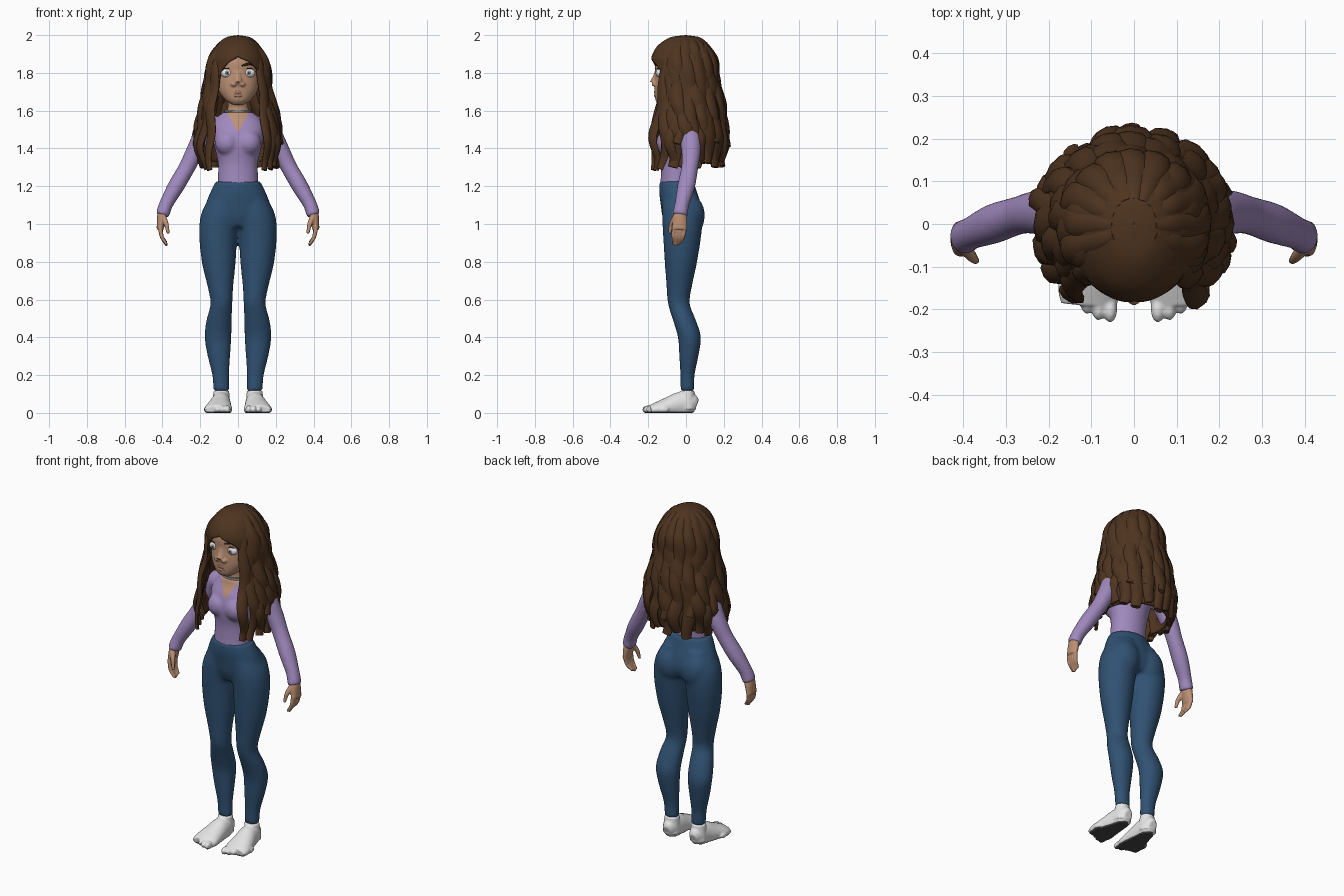
import bpy, bmesh, math, random
from mathutils import Vector, Matrix

random.seed(4)
if bpy.data.objects.get("Cube"):
    bpy.data.objects.remove(bpy.data.objects["Cube"])
made = []


def material(name, r, g, b):
    m = bpy.data.materials.new(name)
    m.use_nodes = True
    m.diffuse_color = (r, g, b, 1)
    shader = next(n for n in m.node_tree.nodes if n.type == 'BSDF_PRINCIPLED')
    shader.inputs["Base Color"].default_value = (r, g, b, 1)
    shader.inputs["Roughness"].default_value = 0.8
    return m


SKIN = material("skin", .50, .28, .175)
HAIR = material("brown_hair", .076, .034, .014)
SHIRT = material("lavender_shirt", .35, .25, .51)
PANTS = material("blue_leggings", .030, .084, .172)
WHITE = material("white", .78, .78, .78)
GREY = material("grey", .25, .24, .24)
SOLE = material("dark_sole", .06, .06, .06)
DARK = material("dark_brow", .025, .014, .009)
LIPS = material("lips", .43, .215, .145)


def spline(rows, steps):
    """Smooth curve through rows of equal length."""
    p = [Vector(r) for r in rows]
    p = [p[0] * 2 - p[1]] + p + [p[-1] * 2 - p[-2]]
    out = []
    for a, b, c, d in zip(p, p[1:], p[2:], p[3:]):
        for k in range(steps):
            t = k / steps
            out.append((b * 2 + (c - a) * t + (a * 2 - b * 5 + c * 4 - d) * t ** 2
                        + (b * 3 - a - c * 3 + d) * t ** 3) / 2)
    return out + [p[-2]]


def tube(bm, rows, axis=(1, 0, 0), sides=28, steps=5, level=False, flip=1):
    """Closed elliptical loft; a row is x, y, z, radius along axis, other radius."""
    rows = spline([(r[0] * flip, *r[1:]) for r in rows], steps)
    mids = [Vector(r[:3]) for r in rows]
    rings = []
    for i, row in enumerate(rows):
        t = mids[min(i + 1, len(mids) - 1)] - mids[max(i - 1, 0)]
        t = Vector((0, 0, math.copysign(1, t.z))) if level else t.normalized()
        u = Vector(axis)
        u = (u - t * u.dot(t)).normalized()
        w = t.cross(u)
        turn = [2 * math.pi * k / sides for k in range(sides)]
        rings.append([bm.verts.new(mids[i] + u * row[3] * math.cos(a) + w * row[4] * math.sin(a))
                      for a in turn])
    for lo, hi in zip(rings, rings[1:]):
        for k in range(sides):
            n = (k + 1) % sides
            bm.faces.new((lo[k], lo[n], hi[n], hi[k]))
    bm.faces.new(rings[0][::-1])
    bm.faces.new(rings[-1])


def ball(bm, centre, radii):
    bmesh.ops.create_uvsphere(bm, u_segments=24, v_segments=14, radius=1,
                              matrix=Matrix.Translation(centre) @ Matrix.Diagonal((*radii, 1)))


def finish(bm, name, mat, voxel=0, smooth=4, thick=0):
    """Make an object; a voxel size fuses its overlapping volumes into one skin."""
    mesh = bpy.data.meshes.new(name)
    bm.to_mesh(mesh)
    bm.free()
    obj = bpy.data.objects.new(name, mesh)
    bpy.context.scene.collection.objects.link(obj)
    if voxel:
        mod = obj.modifiers.new("fuse", 'REMESH')
        mod.mode = 'VOXEL'
        mod.voxel_size = voxel
        soft = obj.modifiers.new("soften", 'SMOOTH')
        soft.iterations = smooth
        graph = bpy.context.evaluated_depsgraph_get()
        obj_mesh = bpy.data.meshes.new_from_object(obj.evaluated_get(graph))
        obj.modifiers.clear()
        obj.data = obj_mesh
        for v in obj_mesh.vertices:
            v.co.z = max(v.co.z, 0)
    if thick:
        mod = obj.modifiers.new("thickness", 'SOLIDIFY')
        mod.thickness = thick
        mod.offset = -1
    obj.data.materials.clear()
    obj.data.materials.append(mat)
    made.append(obj)
    return obj


# Leggings: pelvis, seat and both legs fused
bm = bmesh.new()
tube(bm, [(0, -.05, 1.228, .118, .09), (0, -.042, 1.17, .146, .1), (0, -.027, 1.1, .172, .107),
          (0, -.02, 1.04, .165, .105), (0, -.02, .985, .11, .085)], level=True)
for s in (1, -1):
    ball(bm, (s * .083, .02, 1.045), (.088, .08, .11))
    tube(bm, [(.07, -.03, 1.16, .07, .09), (.088, -.02, 1.06, .105, .107),
              (.104, -.02, .95, .102, .102), (.102, -.027, .8, .09, .086),
              (.094, -.035, .68, .07, .069), (.088, -.038, .58, .058, .058),
              (.1, -.008, .49, .068, .061), (.106, .018, .4, .071, .061), (.101, .015, .3, .06, .051),
              (.092, .008, .2, .045, .038), (.088, .007, .115, .042, .037)], level=True, flip=s)
finish(bm, "leggings", PANTS, .01, 9)

# Feet with toes and dark soles
for s, side in ((1, "left"), (-1, "right")):
    bm = bmesh.new()
    tube(bm, [(.088, .055, .035, .024, .035), (.088, .025, .045, .044, .06), (.091, -.03, .045, .053, .066),
              (.098, -.09, .032, .064, .053), (.104, -.15, .02, .074, .039),
              (.106, -.188, .014, .066, .028)], flip=s)
    tube(bm, [(.089, .008, .02, .05, .046), (.089, .007, .07, .046, .043),
              (.088, .007, .118, .041, .037)], level=True, flip=s)
    for i in range(5):
        ball(bm, (s * (.056 + .027 * i), -.2 + .005 * i * i, .018), (.0165, .031, .022 - .001 * i))
    foot = finish(bm, side + "_foot", WHITE, .005, 3)
    foot.data.materials.append(SOLE)
    for p in foot.data.polygons:
        p.material_index = int(p.center.z < .007)

# Top: torso, bust and sleeves fused
bm = bmesh.new()
tube(bm, [(0, -.055, 1.2, .108, .083), (0, -.05, 1.26, .106, .083), (0, -.045, 1.33, .107, .087),
          (0, -.045, 1.42, .128, .098), (0, -.035, 1.5, .14, .092), (0, -.024, 1.555, .118, .073),
          (0, -.025, 1.592, .08, .062)], level=True)
for s in (1, -1):
    ball(bm, (s * .056, -.096, 1.43), (.066, .062, .068))
    tube(bm, [(.1, .01, 1.53, .05, .05), (.165, .02, 1.5, .057, .053), (.225, .027, 1.39, .052, .048),
              (.27, .02, 1.3, .045, .044), (.328, .001, 1.2, .047, .044),
              (.378, -.02, 1.11, .039, .037), (.393, -.028, 1.07, .04, .037),
              (.401, -.032, 1.045, .041, .036)], axis=(0, 1, 0), flip=s)
top = finish(bm, "long_sleeved_top", SHIRT, .0085, 8)

# V neckline cut cleanly into the top
top.data.materials.append(SKIN)
bm = bmesh.new()
bm.from_mesh(top.data)
for s in (1, -1):
    bmesh.ops.bisect_plane(bm, geom=bm.verts[:] + bm.edges[:] + bm.faces[:], dist=.0001,
                           plane_co=(0, 0, 1.485), plane_no=(s, 0, -.55))
for f in bm.faces:
    c = f.calc_center_median()
    f.material_index = int(c.y < -.03 and abs(c.x) < .55 * (c.z - 1.485))
bm.to_mesh(top.data)
bm.free()

# Hands
for s, side in ((1, "left"), (-1, "right")):
    bm = bmesh.new()
    tube(bm, [(.398, -.03, 1.07, .028, .026), (.404, -.032, 1.03, .038, .025),
              (.413, -.034, .97, .04, .018)], axis=(0, 1, 0), flip=s)
    for i in range(4):
        tube(bm, [(.412, -.064 + .02 * i, .99, .012, .011), (.404, -.066 + .017 * i, .935, .011, .0105),
                  (.377, -.066 + .013 * i, .884 + .007 * abs(i - 1), .007, .007)], sides=12, flip=s)
    tube(bm, [(.4, -.052, 1.045, .018, .016), (.38, -.077, 1.0, .013, .012),
              (.37, -.087, .95, .008, .008)], sides=12, flip=s)
    finish(bm, side + "_hand", SKIN, .004, 3)

# Head, neck, nose and mouth
bm = bmesh.new()
tube(bm, [(0, -.115, 1.632, .032, .028), (0, -.097, 1.655, .066, .064), (0, -.075, 1.7, .1, .092),
          (0, -.052, 1.75, .116, .115), (0, -.039, 1.8, .118, .124), (0, -.034, 1.87, .118, .127),
          (0, -.02, 1.94, .085, .1), (0, -.015, 1.965, .04, .05)], level=True)
tube(bm, [(0, -.025, 1.52, .072, .055), (0, -.027, 1.58, .066, .055), (0, -.03, 1.62, .054, .05),
          (0, -.04, 1.7, .054, .055)], level=True)
tube(bm, [(0, -.145, 1.82, .018, .016), (0, -.158, 1.775, .02, .018), (0, -.174, 1.745, .022, .02)])
for s in (1, -1):
    ball(bm, (s * .022, -.164, 1.74), (.018, .018, .013))
ball(bm, (0, -.142, 1.69), (.046, .024, .032))
finish(bm, "head", SKIN, .005, 6)

# Lips
bm = bmesh.new()
for s in (1, -1):
    tube(bm, [(-.04, -.143, 1.689, .002, .002), (-.015, -.161, 1.689 + s * .008, .008, .006),
              (.015, -.161, 1.689 + s * .008, .008, .006), (.04, -.143, 1.689, .002, .002)],
         axis=(0, 0, 1), sides=10)
finish(bm, "lips", LIPS)

# Eyes and lashes
for s, side in ((1, "left"), (-1, "right")):
    for name, mat, y, radii in (("eyeball", WHITE, -.138, (.033, .021, .025)),
                                ("iris", GREY, -.154, (.013, .007, .013)),
                                ("pupil", DARK, -.1585, (.005, .004, .005))):
        bm = bmesh.new()
        ball(bm, (s * .058, y, 1.8), radii)
        finish(bm, side + "_" + name, mat)
    bm = bmesh.new()
    tube(bm, [(.024, -.148, 1.803, .001, .002), (.04, -.151, 1.82, .0025, .003),
              (.068, -.148, 1.823, .0025, .003), (.093, -.125, 1.805, .001, .002)],
         axis=(0, 0, 1), sides=10, flip=s)
    finish(bm, side + "_lash", DARK)

# The one brow left uncovered by the swept hair
bm = bmesh.new()
tube(bm, [(.02, -.16, 1.838, .005, .004), (.058, -.149, 1.847, .006, .005),
          (.098, -.112, 1.838, .002, .003)], axis=(0, 0, 1), sides=10)
finish(bm, "left_brow", DARK)

# Choker
bm = bmesh.new()
tube(bm, [(0, -.027, 1.592, .074, .061), (0, -.028, 1.604, .07, .059)], level=True, steps=1)
finish(bm, "choker", GREY)

# Hair shell: rows are height, y centre, x radius, y radius, half angle of the face opening
shell = spline([(2, 0, .001, .001, 0), (1.988, -.008, .06, .075, 0), (1.945, -.014, .11, .135, 0),
                (1.89, -.016, .14, .165, 0), (1.85, -.014, .151, .17, .5),
                (1.79, -.012, .156, .168, .85), (1.7, -.004, .163, .172, .95),
                (1.58, .002, .183, .18, 1.15), (1.45, .005, .208, .195, 1.35),
                (1.33, .005, .19, .178, 1.5)], 8)
bm = bmesh.new()
grid = []
for z, cy, rx, ry, gap in shell:
    gap = max(gap, 0)
    angles = [gap + (2 * math.pi - 1.78 * gap) * k / 64 for k in range(65)]
    grid.append([bm.verts.new((rx * math.sin(a), cy - ry * math.cos(a), z)) for a in angles])
for up, lo in zip(grid, grid[1:]):
    for k in range(64):
        bm.faces.new((up[k], lo[k], lo[k + 1], up[k + 1]))
bmesh.ops.remove_doubles(bm, verts=bm.verts[:], dist=.0002)
finish(bm, "hair_cap", HAIR, thick=.01)


def lock(bm, start, end, top_z, low_z, width, out):
    """Wavy tapering lock that rises out of the hair shell and hangs between two angles in degrees."""
    phase = random.uniform(0, 6)
    rows = []
    for i in range(19):
        t = i / 18
        z = top_z - (top_z - low_z) * t ** 1.3
        _, cy, rx, ry, _ = min(shell, key=lambda r: abs(r[0] - z))
        a = math.radians(start + (end - start) * t) + .075 * t * math.sin(14 * t + phase)
        push = out * t + .012 * t * math.sin(17 * t + phase) - .018 * (1 - t) ** 2
        size = width * (.3 + .7 * math.sin(math.pi * min(1, .08 + t * .8)))
        rows.append(((rx + push) * math.sin(a), cy - (ry + push) * math.cos(a), z, size, size * .5))
    mid = math.radians((start + end) / 2)
    tube(bm, rows, axis=(math.cos(mid), math.sin(mid), 0), sides=8, steps=2)


# Long under locks and shorter over locks around the sides and back
for name, count, first, top_z, low_z, width, out in (("under_locks", 13, 72, 1.95, 1.315, .048, .012),
                                                     ("over_locks", 11, 76, 1.985, 1.42, .038, .024)):
    bm = bmesh.new()
    for i in range(count):
        a = first + (360 - 2 * first) * i / (count - 1)
        lock(bm, a, a + random.uniform(-4, 4), top_z, low_z + random.uniform(-.02, .03), width, out)
    finish(bm, name, HAIR)

# Front locks falling over the shoulders
for s, side in ((1, "left"), (-1, "right")):
    bm = bmesh.new()
    for start, end, low_z, width, out in ((57, 36, 1.285, .034, .04), (64, 52, 1.29, .036, .03),
                                          (72, 66, 1.3, .036, .022)):
        lock(bm, s * start, s * end, 1.9, low_z, width, out)
    finish(bm, side + "_front_locks", HAIR)

# Smooth shading with sharp tips kept
bpy.ops.object.select_all(action='DESELECT')
for obj in made:
    obj.select_set(True)
bpy.context.view_layer.objects.active = made[0]
bpy.ops.object.shade_smooth_by_angle(angle=math.radians(45))
